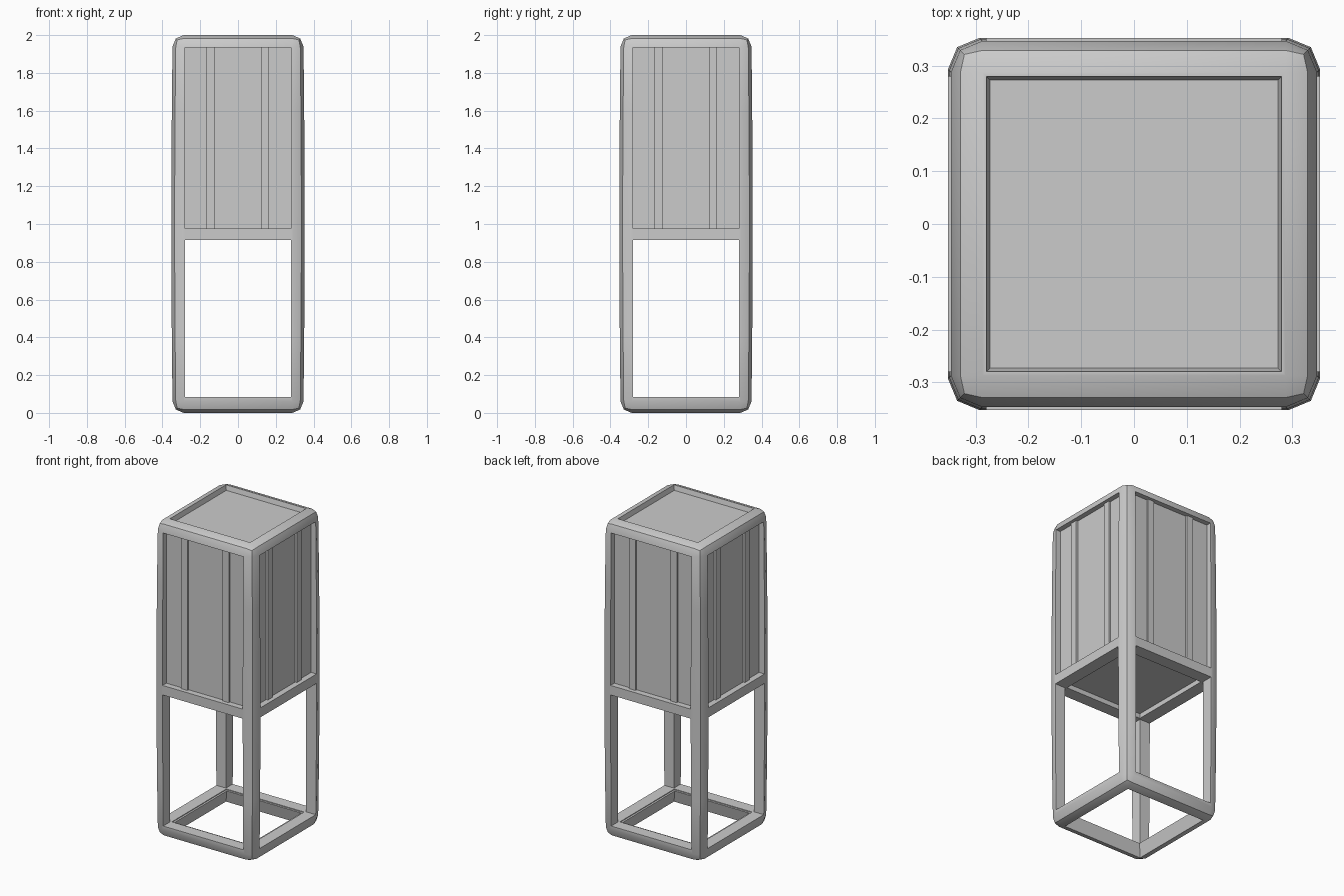
import bpy, bmesh, math
from mathutils import Matrix, Vector

if "Cube" in bpy.data.objects:
    bpy.data.objects.remove(bpy.data.objects["Cube"], do_unlink=True)

grey = bpy.data.materials.new("neutral grey")
grey.use_nodes = True
grey.diffuse_color = (0.6, 0.6, 0.6, 1)
grey.node_tree.nodes["Principled BSDF"].inputs["Base Color"].default_value = (0.6, 0.6, 0.6, 1)

HALF, TOP = 0.353, 2.0
OPEN, CORE = 0.28, 0.315


def add_object(name, bm):
    bmesh.ops.recalc_face_normals(bm, faces=bm.faces)
    mesh = bpy.data.meshes.new(name)
    bm.to_mesh(mesh)
    bm.free()
    mesh.materials.append(grey)
    obj = bpy.data.objects.new(name, mesh)
    bpy.context.collection.objects.link(obj)
    return obj


def box_mesh(x, y, z):
    """Box from (low, high) pairs on each axis."""
    bm = bmesh.new()
    bmesh.ops.create_cube(bm, size=1)
    for v in bm.verts:
        v.co = Vector([p[0] if c < 0 else p[1] for c, p in zip(v.co, (x, y, z))])
    return bm


def cut(target, bm):
    cutter = add_object("cutter", bm)
    mod = target.modifiers.new("cut", 'BOOLEAN')
    mod.operation, mod.solver, mod.object = 'DIFFERENCE', 'EXACT', cutter
    bpy.context.view_layer.objects.active = target
    bpy.ops.object.modifier_apply(modifier=mod.name)
    bpy.data.objects.remove(cutter, do_unlink=True)


# Rounded outer shell, bowing out slightly at mid height
bm = box_mesh((-HALF, HALF), (-HALF, HALF), (0, TOP))
bmesh.ops.bevel(bm, geom=bm.edges[:], offset=0.06, segments=2, profile=0.5, affect='EDGES')
for z in (0.4, 0.8, 1.2, 1.6):
    bmesh.ops.bisect_plane(bm, geom=bm.verts[:] + bm.edges[:] + bm.faces[:],
                           plane_co=(0, 0, z), plane_no=(0, 0, 1))
for v in bm.verts:
    s = 1 - 0.02 * (v.co.z - 1) ** 2
    v.co.x *= s
    v.co.y *= s
frame = add_object("frame", bm)

# Hollow the shell, then open top, bottom and the two tiers of windows
inner = 0.272
cut(frame, box_mesh((-inner, inner), (-inner, inner), (0.08, 1.93)))
for low, high in ((0.085, 0.915), (0.975, 1.935)):
    cut(frame, box_mesh((-OPEN, OPEN), (-1, 1), (low, high)))
    cut(frame, box_mesh((-1, 1), (-OPEN, OPEN), (low, high)))
for near, far in ((1.9, 2.02), (0.1, -0.02)):
    bm = box_mesh((-1, 1), (-1, 1), sorted((near, far)))
    for v in bm.verts:
        side = 0.285 if abs(v.co.z - far) < 0.01 else 0.255
        v.co.x *= side
        v.co.y *= side
    cut(frame, bm)

# Solid cabin filling the upper tier, seen as recessed panels
cabin = add_object("cabin", box_mesh((-CORE, CORE), (-CORE, CORE), (0.945, 1.97)))

# Two raised battens on each wall
bm = bmesh.new()
for i in range(4):
    turn = Matrix.Rotation(i * math.pi / 2, 4, 'Z')
    for x in (-0.147, 0.143):
        place = Matrix.Translation((x, -CORE, 1.455)) @ Matrix.Diagonal((0.044, 0.024, 0.97, 1))
        bmesh.ops.create_cube(bm, size=1, matrix=turn @ place)
add_object("wall_battens", bm)

# Soft shading on the frame with sharp cut edges
bpy.ops.object.select_all(action='DESELECT')
frame.select_set(True)
bpy.context.view_layer.objects.active = frame
bpy.ops.object.shade_smooth_by_angle(angle=math.radians(30))
